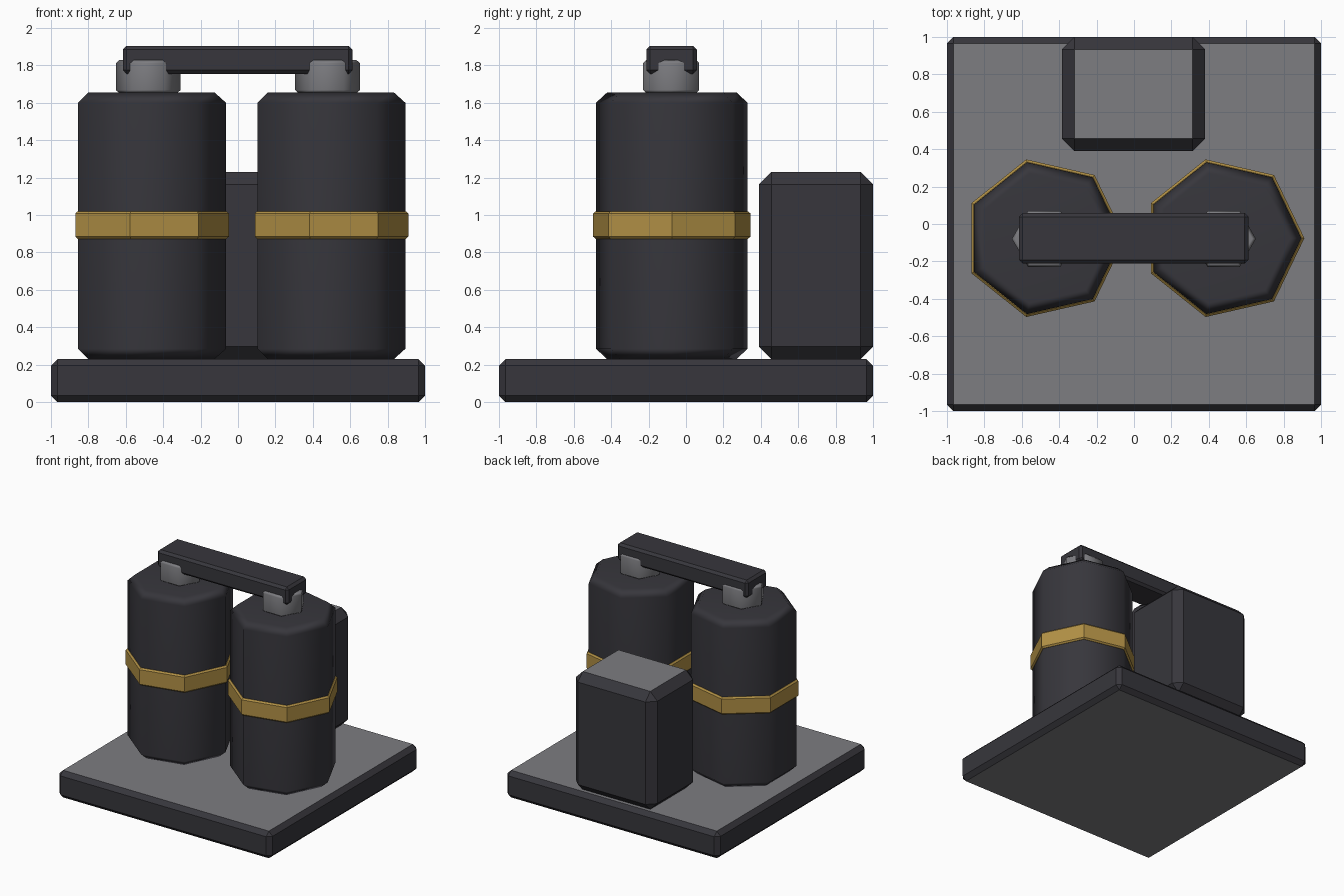
import bpy, bmesh, math
from mathutils import Matrix

if "Cube" in bpy.data.objects:
    bpy.data.objects.remove(bpy.data.objects["Cube"])


def material(name, col):
    m = bpy.data.materials.new(name)
    m.diffuse_color = (*col, 1)
    m.use_nodes = True
    m.node_tree.nodes["Principled BSDF"].inputs["Base Color"].default_value = m.diffuse_color
    return m


DARK = material("dark_charcoal", (0.038, 0.037, 0.045))
GREY = material("mid_grey", (0.205, 0.205, 0.22))
GOLD = material("brass", (0.44, 0.28, 0.06))


def finish(bm, name, mats, smooth=False):
    bmesh.ops.recalc_face_normals(bm, faces=bm.faces)
    if len(mats) > 1:  # second colour on level faces
        for f in bm.faces:
            f.normal_update()
            f.material_index = 1 if abs(f.normal.z) > 0.99 else 0
    me = bpy.data.meshes.new(name)
    bm.to_mesh(me)
    bm.free()
    ob = bpy.data.objects.new(name, me)
    bpy.context.collection.objects.link(ob)
    for m in mats:
        me.materials.append(m)
    if smooth:
        bpy.ops.object.select_all(action='DESELECT')
        ob.select_set(True)
        bpy.context.view_layer.objects.active = ob
        bpy.ops.object.shade_smooth_by_angle(angle=math.radians(62))
        ob.modifiers.new("weighted", 'WEIGHTED_NORMAL').keep_sharp = True
    return ob


def box(name, lo, hi, bevel, mats):
    bm = bmesh.new()
    size = [b - a for a, b in zip(lo, hi)]
    mid = [(a + b) / 2 for a, b in zip(lo, hi)]
    bmesh.ops.create_cube(bm, size=1, matrix=Matrix.Translation(mid) @ Matrix.Diagonal((*size, 1)))
    bmesh.ops.bevel(bm, geom=bm.edges[:], offset=bevel, segments=1, affect='EDGES')
    return finish(bm, name, mats)


def prism(name, sides, r, x, y, z0, z1, bevel, mat, smooth):
    """Upright prism with a corner towards +x and chamfered rims."""
    bm = bmesh.new()
    vs = [bm.verts.new((x + r * math.cos(2 * math.pi * i / sides),
                        y + r * math.sin(2 * math.pi * i / sides), z0)) for i in range(sides)]
    f = bm.faces.new(vs)
    top = bmesh.ops.extrude_face_region(bm, geom=[f])["geom"]
    for v in top:
        if isinstance(v, bmesh.types.BMVert):
            v.co.z = z1
    bmesh.ops.recalc_face_normals(bm, faces=bm.faces)
    rims = [e for e in bm.edges if abs(e.verts[0].co.z - e.verts[1].co.z) < 1e-5]
    bmesh.ops.bevel(bm, geom=rims, offset=bevel, segments=1, affect='EDGES')
    return finish(bm, name, [mat], smooth)


# base slab and rear control box
box("base_slab", (-1, -1, 0), (1, 1, 0.23), 0.035, [DARK, GREY])
box("rear_box", (-0.385, 0.39, 0.23), (0.38, 1, 1.23), 0.066, [DARK, GREY])

# two tanks with bands and necks
Y = -0.076
for side, x in (("left", -0.48), ("right", 0.479)):
    prism(side + "_tank", 7, 0.416, x, Y, 0.23, 1.655, 0.055, DARK, True)
    prism(side + "_band", 7, 0.432, x, Y, 0.873, 1.02, 0.012, GOLD, False)
    prism(side + "_neck", 6, 0.173, x, Y - 0.003, 1.65, 1.83, 0.018, GREY, True)

# bridge bar joining the necks
box("bridge_bar", (-0.615, -0.212, 1.755), (0.612, 0.058, 1.905), 0.02, [DARK])
